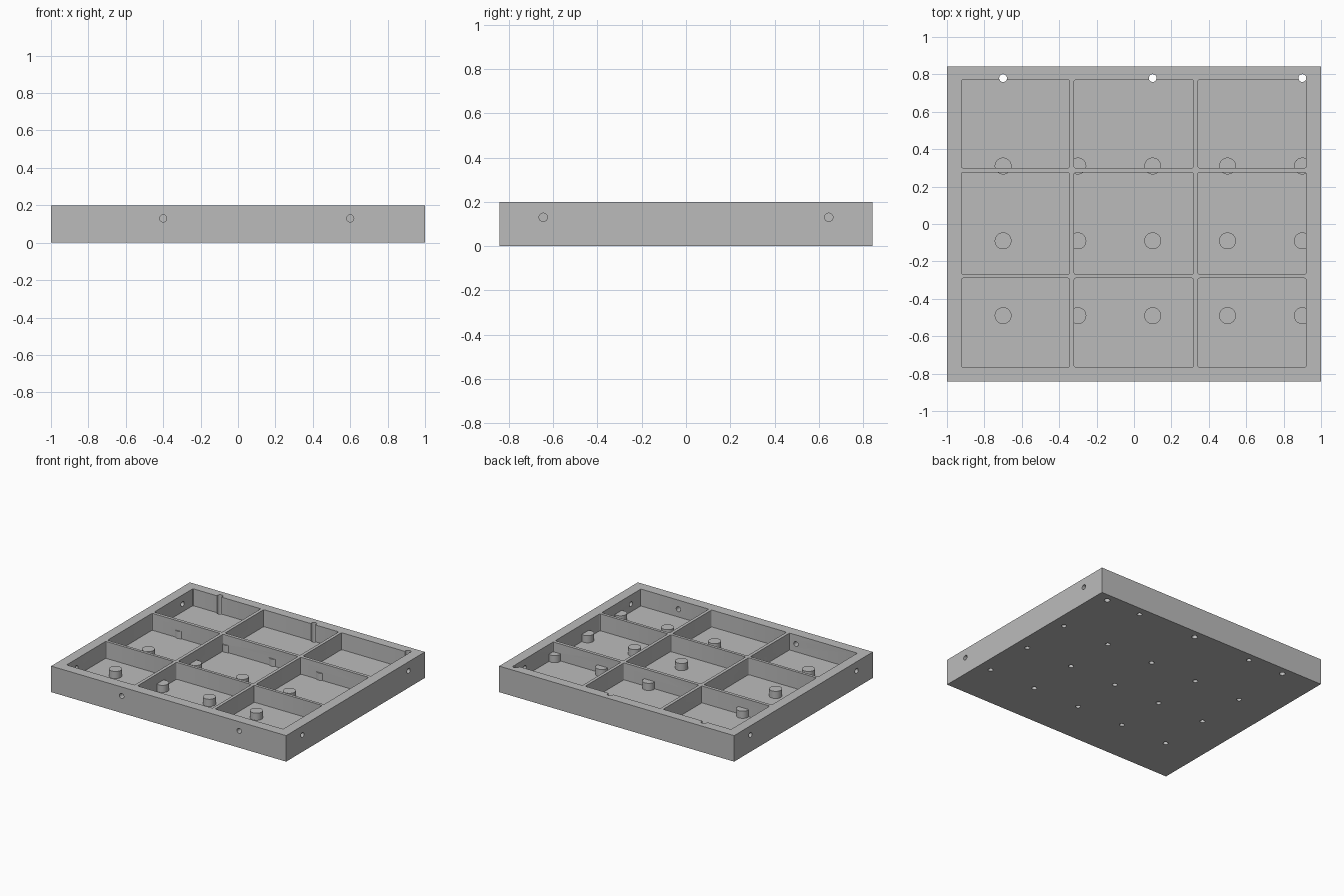
import bpy, bmesh
from mathutils import Matrix, Vector

cube = bpy.data.objects.get("Cube")
if cube:
    bpy.data.objects.remove(cube, do_unlink=True)

mat = bpy.data.materials.new("plain grey")
mat.use_nodes = True
grey = (0.5, 0.5, 0.5, 1)
mat.diffuse_color = grey
mat.node_tree.nodes["Principled BSDF"].inputs["Base Color"].default_value = grey

HALF_Y, TOP, FLOOR = 0.843, 0.2, 0.07


def add_box(bm, x, y, z, corner=0):
    """Box from (min, max) ranges, with optional rounded vertical edges."""
    size = Vector((x[1] - x[0], y[1] - y[0], z[1] - z[0]))
    mid = Vector((sum(x), sum(y), sum(z))) / 2
    part = bmesh.ops.create_cube(bm, size=1, matrix=Matrix.Translation(mid) @ Matrix.Diagonal((*size, 1)))
    if corner:
        edges = {e for v in part["verts"] for e in v.link_edges
                 if abs(e.verts[0].co.z - e.verts[1].co.z) > 0.01}
        bmesh.ops.bevel(bm, geom=list(edges), offset=corner, segments=3, affect="EDGES", profile=0.5)


def add_rod(bm, start, end, radius, sides=32):
    """Capped cylinder between two points."""
    start, end = Vector(start), Vector(end)
    axis = end - start
    turn = axis.to_track_quat("Z", "Y").to_matrix().to_4x4()
    bmesh.ops.create_cone(bm, cap_ends=True, segments=sides, radius1=radius, radius2=radius,
                          depth=axis.length, matrix=Matrix.Translation((start + end) / 2) @ turn)


def make_object(name, bm):
    mesh = bpy.data.meshes.new(name)
    bm.to_mesh(mesh)
    bm.free()
    mesh.materials.append(mat)
    obj = bpy.data.objects.new(name, mesh)
    bpy.context.scene.collection.objects.link(obj)
    return obj


# Solid block
bm = bmesh.new()
add_box(bm, (-1, 1), (-HALF_Y, HALF_Y), (0, TOP))
tray = make_object("compartment_tray", bm)


def combine(name, bm, operation):
    """Apply a boolean to the tray and discard its helper."""
    helper = make_object(name, bm)
    helper.hide_render = True
    mod = tray.modifiers.new(name, "BOOLEAN")
    mod.operation, mod.solver, mod.object = operation, "EXACT", helper
    bpy.context.view_layer.objects.active = tray
    bpy.ops.object.modifier_apply(modifier=mod.name)
    bpy.data.objects.remove(helper, do_unlink=True)


# Nine compartments
columns = [(-0.923, -0.345), (-0.32, 0.318), (0.342, 0.92)]
rows = [(-0.765, -0.29), (-0.268, 0.275), (0.3, 0.77)]
bm = bmesh.new()
for x in columns:
    for y in rows:
        add_box(bm, x, y, (FLOOR, TOP + 0.1), corner=0.008)
combine("compartment_cutter", bm, "DIFFERENCE")

# Floor posts, some merging into the dividers and walls
post_xs = [-0.7, -0.3, 0.1, 0.5, 0.9]
post_ys = [-0.49, -0.09, 0.31]
posts = [(x, y) for x in post_xs for y in post_ys]
bm = bmesh.new()
for x, y in posts:
    add_rod(bm, (x, y, 0.03), (x, y, 0.125), 0.045)
combine("floor_posts", bm, "UNION")

# Blind holes under the posts and under the back wall
bm = bmesh.new()
for x, y in posts:
    add_rod(bm, (x, y, -0.05), (x, y, 0.1), 0.018, 24)
for x in (-0.4, 0.6):
    add_rod(bm, (x, 0.775, -0.05), (x, 0.775, 0.05), 0.018, 24)
# Through holes that leave grooves in the back wall
for x in post_xs[::2]:
    add_rod(bm, (x, 0.78, -0.05), (x, 0.78, TOP + 0.05), 0.021, 24)
combine("vertical_hole_cutter", bm, "DIFFERENCE")

# Horizontal holes through the front and side walls
bm = bmesh.new()
for x in (-0.4, 0.6):
    add_rod(bm, (x, -0.9, 0.13), (x, -0.72, 0.13), 0.019, 24)
for y in (-0.645, 0.645):
    for side in (-1, 1):
        add_rod(bm, (side * 1.05, y, 0.13), (side * 0.89, y, 0.13), 0.019, 24)
combine("wall_hole_cutter", bm, "DIFFERENCE")

# Smooth round walls, sharp edges elsewhere
bpy.ops.object.select_all(action="DESELECT")
tray.select_set(True)
bpy.context.view_layer.objects.active = tray
bpy.ops.object.shade_smooth_by_angle()
